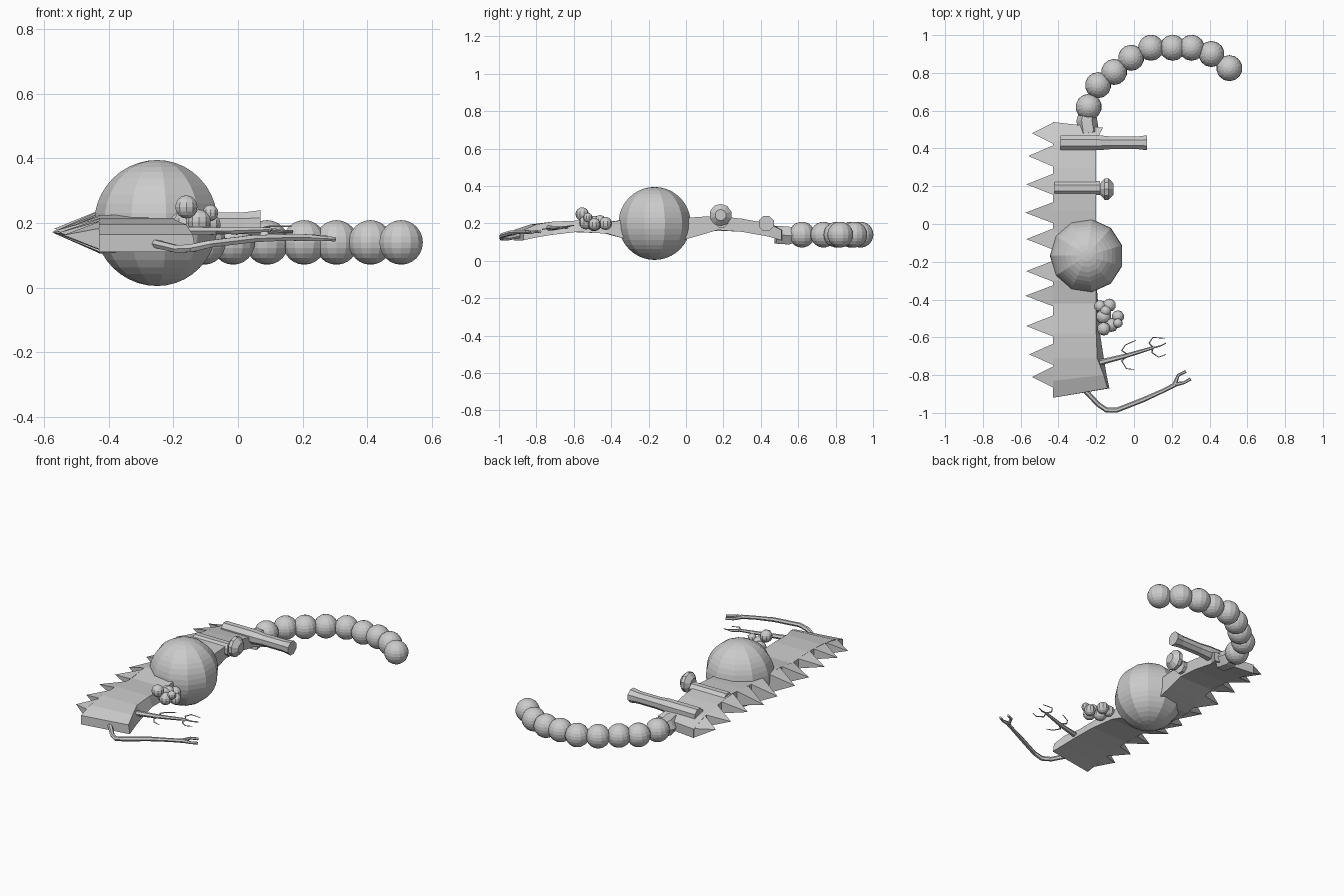
import bpy, math
from mathutils import Vector


def mesh(name, verts, faces):
    me = bpy.data.meshes.new(name)
    me.from_pydata(verts, [], faces)
    me.update()
    ob = bpy.data.objects.new(name, me)
    bpy.context.collection.objects.link(ob)
    return ob


def ball(name, p, r, seg, rings, spin=0):
    bpy.ops.mesh.primitive_uv_sphere_add(segments=seg, ring_count=rings, radius=r,
                                         location=p, rotation=(0, 0, spin))
    bpy.context.object.name = name


def loft(name, rings):
    # Skin equal-length rings of points and close both ends
    n = len(rings[0])
    faces = [(i * n + j, i * n + (j + 1) % n, (i + 1) * n + (j + 1) % n, (i + 1) * n + j)
             for i in range(len(rings) - 1) for j in range(n)]
    faces += [tuple(reversed(range(n))), tuple(range((len(rings) - 1) * n, len(rings) * n))]
    return mesh(name, [tuple(p) for r in rings for p in r], faces)


def rod(name, y, z, profile, n=8):
    # Turned shape along x from (x, radius) pairs
    loft(name, [[(x, y + r * math.cos(2 * math.pi * (k + .5) / n),
                  z + r * math.sin(2 * math.pi * (k + .5) / n)) for k in range(n)]
                for x, r in profile])


def twig(name, pts, n=6):
    # Tapered tube through (x, y, z, radius) points
    rings = []
    for i, p in enumerate(pts):
        a, b = Vector(pts[max(i - 1, 0)][:3]), Vector(pts[min(i + 1, len(pts) - 1)][:3])
        t = (b - a).normalized()
        u = t.cross(Vector((0, 0, 1))).normalized()
        v = u.cross(t)
        rings.append([Vector(p[:3]) + p[3] * (u * math.cos(2 * math.pi * k / n)
                      + v * math.sin(2 * math.pi * k / n)) for k in range(n)])
    loft(name, rings)


# Arched slab body: left y, right y, bottom z, top z, right top x, right bottom x
stations = [(-.92, -.87, .11, .165, -.14, -.13), (-.83, -.80, .125, .195, -.16, -.145),
            (-.71, -.71, .14, .21, -.195, -.16), (-.58, -.58, .155, .215, -.2, -.18),
            (-.42, -.42, .145, .205, -.2, -.19), (-.30, -.30, .11, .225, -.2, -.2),
            (-.04, -.04, .105, .225, -.2, -.2), (.07, .07, .135, .235, -.2, -.2),
            (.17, .17, .165, .24, -.2, -.2), (.30, .30, .155, .225, -.2, -.2),
            (.44, .44, .13, .20, -.2, -.2), (.54, .51, .11, .165, -.165, -.17)]
XL = -.43
loft("body_slab", [[(XL, a, lo), (xb, b, lo), (xt, b, hi), (XL, a, hi)]
                   for a, b, lo, hi, xt, xb in stations])


def heights(y):
    for s, t in zip(stations, stations[1:]):
        if y <= t[0]:
            f = max(0, (y - s[0]) / (t[0] - s[0]))
            return s[2] + f * (t[2] - s[2]), s[3] + f * (t[3] - s[3])
    return stations[-1][2:4]


# Row of spikes along the left edge
for y, x in [(.48, -.54), (.36, -.56), (.21, -.57), (.06, -.575), (-.08, -.57),
             (-.25, -.57), (-.38, -.575), (-.54, -.57), (-.69, -.555), (-.81, -.54)]:
    y0, y1 = max(y - .055, -.91), min(y + .055, .54)
    (a, b), (c, d) = heights(y0), heights(y1)
    tz = .17 + .4 * ((a + b) / 2 - .17)
    mesh("edge_spike", [(XL, y0, a), (XL, y1, c), (XL, y1, d), (XL, y0, b), (x, y, tz)],
         [(0, 1, 2, 3), (1, 0, 4), (2, 1, 4), (3, 2, 4), (0, 3, 4)])

# Big globe
ball("globe", (-.25, -.168, .2), .195, 11, 20, math.pi / 2)

# Curved tail of beads with a short neck
for x, y in [(-.24, .62), (-.19, .735), (-.105, .805), (-.015, .88), (.09, .933),
             (.205, .933), (.305, .933), (.41, .9), (.505, .825)]:
    ball("tail_bead", (x, y, .14), .069, 14, 12)
twig("tail_neck", [(-.24, .48, .14, .055), (-.25, .55, .135, .055), (-.245, .61, .14, .04)])

# Two crosswise rods
rod("long_rod", .43, .2, [(-.39, .042), (-.18, .042), (-.12, .036), (.02, .036), (.07, .043)])
rod("short_rod", .19, .215, [(-.42, .04), (-.18, .04)])
rod("rod_knob", .185, .245, [(-.18, .03), (-.155, .06), (-.135, .06), (-.108, .03)], 10)

# Cluster of berries
for x, y, z, r in [(-.18, -.435, .2, .032), (-.13, -.43, .2, .035), (-.16, -.49, .2, .041),
                   (-.085, -.49, .195, .033), (-.12, -.535, .205, .037),
                   (-.16, -.555, .25, .036), (-.085, -.525, .232, .025), (-.15, -.46, .215, .03)]:
    ball("berry", (x, y, z), r, 10, 8)

# Straight arm with curled claws
twig("claw_arm", [(-.19, -.735, .175, .016), (-.05, -.7, .175, .012), (.1, -.655, .18, .008)])
claws = [[(.1, -.655, .18), (.08, -.63, .185), (.1, -.6, .19), (.165, -.605, .19)],
         [(.1, -.655, .18), (.14, -.645, .175), (.17, -.63, .175)],
         [(.1, -.655, .18), (.095, -.68, .17), (.13, -.705, .17), (.17, -.69, .17)],
         [(-.03, -.695, .175), (-.065, -.67, .18), (-.045, -.64, .18), (.01, -.615, .185)],
         [(-.03, -.695, .175), (-.065, -.725, .17), (-.04, -.765, .17), (.0, -.77, .165)]]
for c in claws:
    twig("claw", [(*p, .005 - .001 * i) for i, p in enumerate(c)], 5)

# Long bent arm with a forked end
twig("bent_arm", [(-.26, -.88, .137, .014), (-.19, -.955, .12, .013), (-.145, -.985, .122, .014),
                  (-.09, -.985, .135, .013), (.05, -.93, .152, .013), (.15, -.885, .155, .011),
                  (.22, -.85, .155, .012)])
twig("fork_a", [(.215, -.85, .155, .012), (.235, -.8, .157, .008), (.275, -.78, .155, .008)])
twig("fork_b", [(.215, -.85, .155, .012), (.265, -.84, .152, .008), (.3, -.82, .15, .008)])
